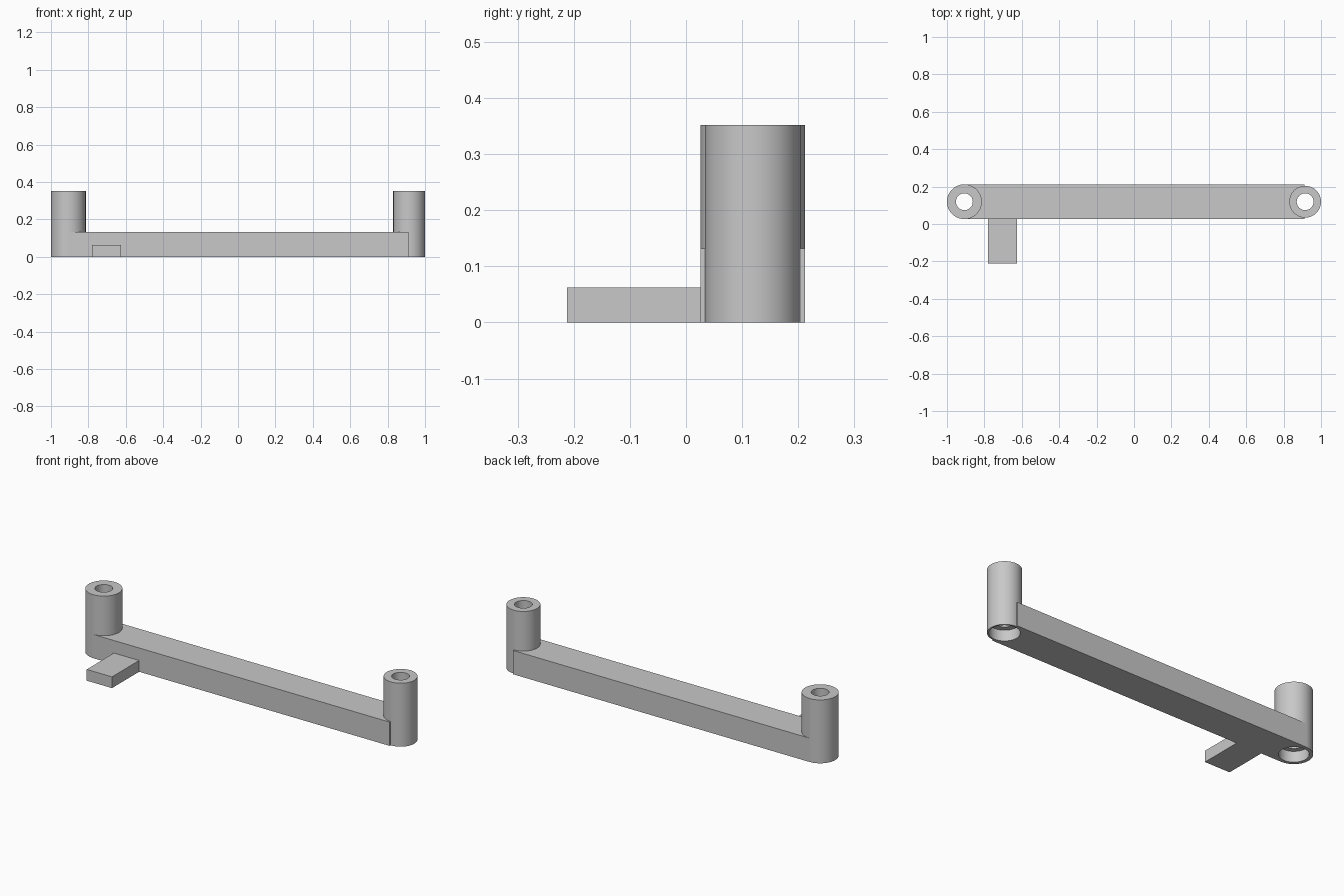
import bpy, bmesh, math

cube = bpy.data.objects.get("Cube")
if cube:
    bpy.data.objects.remove(cube, do_unlink=True)

grey = bpy.data.materials.new("light grey")
grey.use_nodes = True
colour = (0.58, 0.58, 0.58, 1)
grey.diffuse_color = colour
grey.node_tree.nodes["Principled BSDF"].inputs["Base Color"].default_value = colour

MID_Y = 0.119
HEIGHT = 0.352
POSTS = {"right_post": (-0.907, 0.093, 0.074), "left_post": (0.915, 0.085, 0.076)}


def add_object(name, bm):
    bmesh.ops.recalc_face_normals(bm, faces=bm.faces)
    mesh = bpy.data.meshes.new(name)
    bm.to_mesh(mesh)
    bm.free()
    mesh.materials.append(grey)
    obj = bpy.data.objects.new(name, mesh)
    bpy.context.collection.objects.link(obj)
    return obj


def box(name, low, high):
    bm = bmesh.new()
    bmesh.ops.create_cube(bm, size=1)
    for v in bm.verts:
        v.co = [(a + b) / 2 + c * (b - a) for a, b, c in zip(low, high, v.co)]
    return add_object(name, bm)


def lathe(name, x, profile, segments=64):
    """Spin a closed (radius, z) profile around a vertical axis."""
    bm = bmesh.new()
    rings = []
    for i in range(segments):
        a = 2 * math.pi * i / segments
        rings.append([bm.verts.new((x + r * math.cos(a), MID_Y + r * math.sin(a), z))
                      for r, z in profile])
    for i, ring in enumerate(rings):
        following = rings[(i + 1) % segments]
        for j in range(len(profile)):
            k = (j + 1) % len(profile)
            bm.faces.new((ring[j], following[j], following[k], ring[k]))
    return add_object(name, bm)


def activate(obj):
    bpy.ops.object.select_all(action='DESELECT')
    obj.select_set(True)
    bpy.context.view_layer.objects.active = obj


# Long bar and the small tab on its front
bar = box("bar", (-0.907, 0.0255, 0), (0.912, 0.2125, 0.132))
box("tab", (-0.78, -0.2125, 0), (-0.625, 0.0255, 0.0625))

for name, (x, outer, bore) in POSTS.items():
    # Hollow post with a wider counterbore underneath
    post = lathe(name, x, [(outer, 0), (outer, HEIGHT), (0.045, HEIGHT),
                           (0.045, 0.06), (bore, 0.06), (bore, 0)])
    activate(post)
    bpy.ops.object.shade_smooth_by_angle(angle=math.radians(30))

    # Hollow the bar end so that it meets the post wall
    bm = bmesh.new()
    bmesh.ops.create_cone(bm, cap_ends=True, segments=64, depth=1,
                          radius1=outer - 0.002, radius2=outer - 0.002)
    bmesh.ops.translate(bm, verts=bm.verts, vec=(x, MID_Y, 0))
    cutter = add_object("post_cutter", bm)
    cutter.hide_render = True
    cut = bar.modifiers.new("post cut", 'BOOLEAN')
    cut.operation = 'DIFFERENCE'
    cut.solver = 'EXACT'
    cut.object = cutter
    activate(bar)
    bpy.ops.object.modifier_apply(modifier=cut.name)
    bpy.data.objects.remove(cutter, do_unlink=True)
